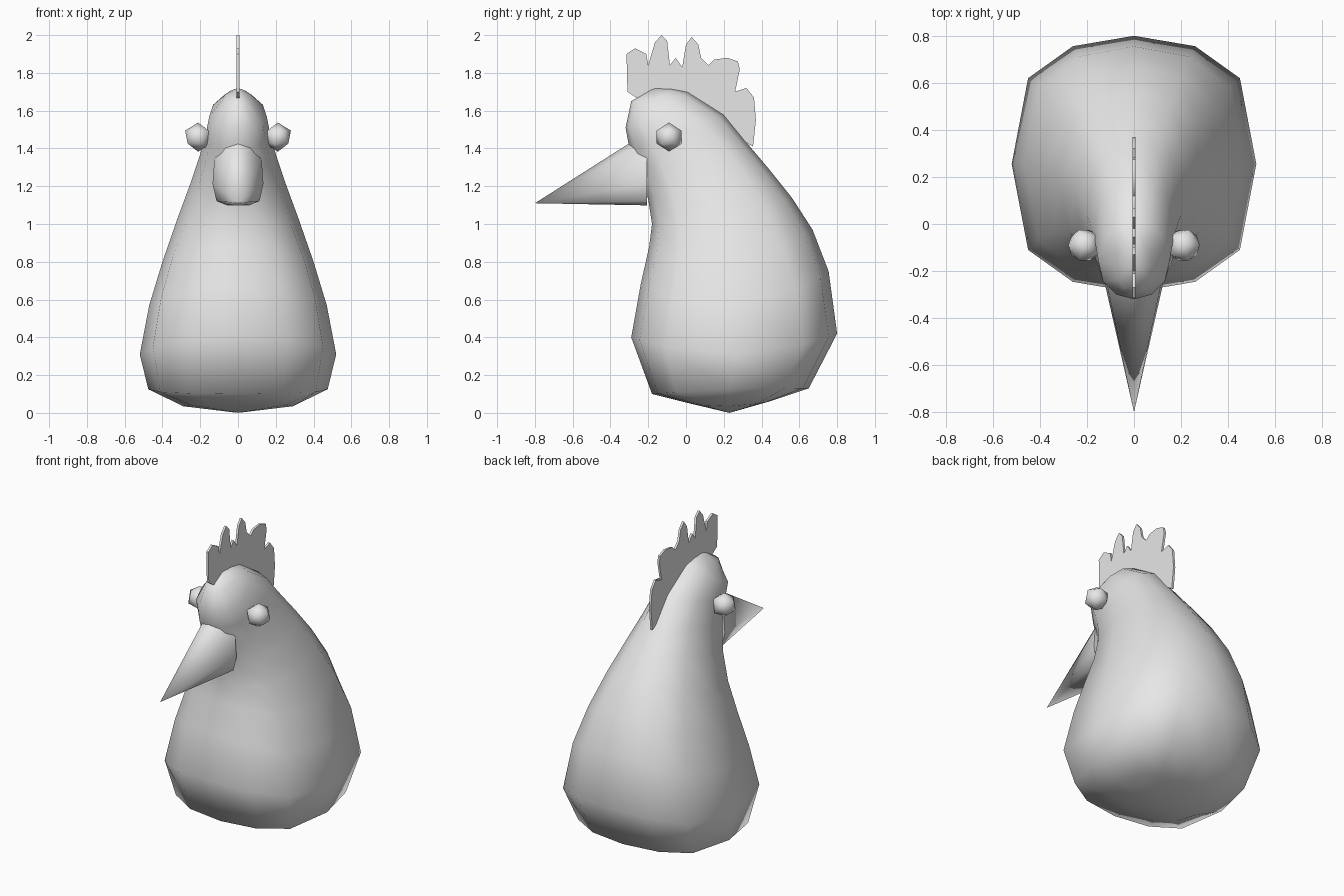
import bpy
import bmesh
import math
from mathutils import Vector

default_cube = bpy.data.objects.get("Cube")
if default_cube:
    bpy.data.objects.remove(default_cube, do_unlink=True)

# Single plain colour
grey = bpy.data.materials.new("light_grey")
grey.use_nodes = True
colour = (0.8, 0.8, 0.8, 1)
grey.diffuse_color = colour
grey.node_tree.nodes["Principled BSDF"].inputs["Base Color"].default_value = colour


def finish(bm, name, smooth_angle=180):
    """Turn a bmesh into a shaded, coloured object."""
    bmesh.ops.recalc_face_normals(bm, faces=bm.faces[:])
    mesh = bpy.data.meshes.new(name)
    bm.to_mesh(mesh)
    bm.free()
    mesh.materials.append(grey)
    part = bpy.data.objects.new(name, mesh)
    bpy.context.collection.objects.link(part)
    bpy.ops.object.select_all(action="DESELECT")
    part.select_set(True)
    bpy.context.view_layer.objects.active = part
    bpy.ops.object.shade_smooth_by_angle(angle=math.radians(smooth_angle))
    return part


def bridge(bm, lower, upper):
    """Join two closed loops of equal length with quads."""
    count = len(lower)
    for i in range(count):
        j = (i + 1) % count
        bm.faces.new((lower[i], lower[j], upper[j], upper[i]))


def fan(bm, loop, tip):
    """Close a loop with triangles that meet at a point."""
    apex = bm.verts.new(tip)
    for i, vert in enumerate(loop):
        bm.faces.new((vert, loop[(i + 1) % len(loop)], apex))


# Body: each ring is front y, front z, back y, back z, half width, side z
RINGS = [
    (.02, .05, .44, .06, .29, .035),
    (-.18, .1, .65, .13, .475, .125),
    (-.29, .4, .8, .42, .52, .31),
    (-.24, .68, .755, .75, .47, .57),
    (-.195, .88, .67, .97, .4, .8),
    (-.18, 1, .56, 1.14, .32, 1.03),
    (-.2, 1.13, .44, 1.29, .25, 1.22),
    (-.25, 1.28, .33, 1.42, .2, 1.37),
    (-.3, 1.4, .2, 1.58, .17, 1.48),
    (-.32, 1.51, .01, 1.7, .152, 1.57),
    (-.29, 1.65, -.07, 1.715, .08, 1.66),
]
SIDES = 12


def body_ring(bm, ring, roundness):
    """A closed section, boxy low down and rounder towards the head."""
    front_y, front_z, back_y, back_z, half_width, side_z = ring
    verts = []
    for i in range(SIDES):
        angle = math.tau * i / SIDES
        c = math.cos(angle)
        boxy = math.copysign(abs(c) ** 0.5, c) if abs(c) > 0.01 else 0
        along = boxy + (c - boxy) * roundness
        x = half_width * math.sin(angle)
        y = (front_y + back_y) / 2 + along * (back_y - front_y) / 2
        tilt = along * (back_z - front_z) / 2
        sag = along ** 2 * ((back_z + front_z) / 2 - side_z)
        verts.append(bm.verts.new((x, y, side_z + tilt + sag)))
    return verts


bm = bmesh.new()
loops = [body_ring(bm, ring, i / len(RINGS)) for i, ring in enumerate(RINGS)]
for lower, upper in zip(loops, loops[1:]):
    bridge(bm, lower, upper)
fan(bm, loops[0], (0, .23, 0))
fan(bm, loops[-1], (0, -.17, 1.72))
finish(bm, "body")

# Beak: arched base drawn to a point, its root sunk into the face
HALF_ARCH = [(.05, 1.1), (.1, 1.12), (.118, 1.2), (.11, 1.31), (.065, 1.4)]
arch = HALF_ARCH + [(0, 1.44)] + [(-x, z) for x, z in reversed(HALF_ARCH)]
tip = Vector((0, -.8, 1.11))
bm = bmesh.new()
base = []
for x, z in arch:
    face_point = Vector((x, -.28, z))
    base.append(bm.verts.new(tip + (face_point - tip) * 1.14))
fan(bm, base, tip)
bm.faces.new(base)
finish(bm, "beak", 60)

# Eyes: faceted balls on both sides of the head
for side, name in ((1, "left_eye"), (-1, "right_eye")):
    bm = bmesh.new()
    bmesh.ops.create_icosphere(bm, subdivisions=1, radius=.077)
    bmesh.ops.translate(bm, verts=bm.verts[:], vec=(.211, -.09, 1.46))
    for vert in bm.verts:
        vert.co.x *= side
    finish(bm, name)

# Comb: thin plate with rounded points, its lower edge inside the head
COMB = [
    (-.31, 1.7), (-.315, 1.9), (-.27, 1.93), (-.21, 1.9), (-.2, 1.84),
    (-.165, 1.96), (-.13, 2), (-.1, 1.97), (-.085, 1.84), (-.055, 1.88),
    (-.02, 1.83), (0, 1.95), (.03, 1.99), (.065, 1.95), (.08, 1.88),
    (.12, 1.84), (.15, 1.87), (.22, 1.88), (.275, 1.86), (.285, 1.82),
    (.26, 1.7), (.32, 1.72), (.36, 1.67), (.37, 1.55), (.355, 1.41),
    (.2, 1.5), (0, 1.64), (-.25, 1.66),
]
bm = bmesh.new()
outline = [bm.verts.new((-.007, y, z)) for y, z in COMB]
plate = bm.faces.new(outline)
extruded = bmesh.ops.extrude_face_region(bm, geom=[plate], use_keep_orig=True)
moved = [g for g in extruded["geom"] if isinstance(g, bmesh.types.BMVert)]
bmesh.ops.translate(bm, verts=moved, vec=(.014, 0, 0))
finish(bm, "comb", 40)
